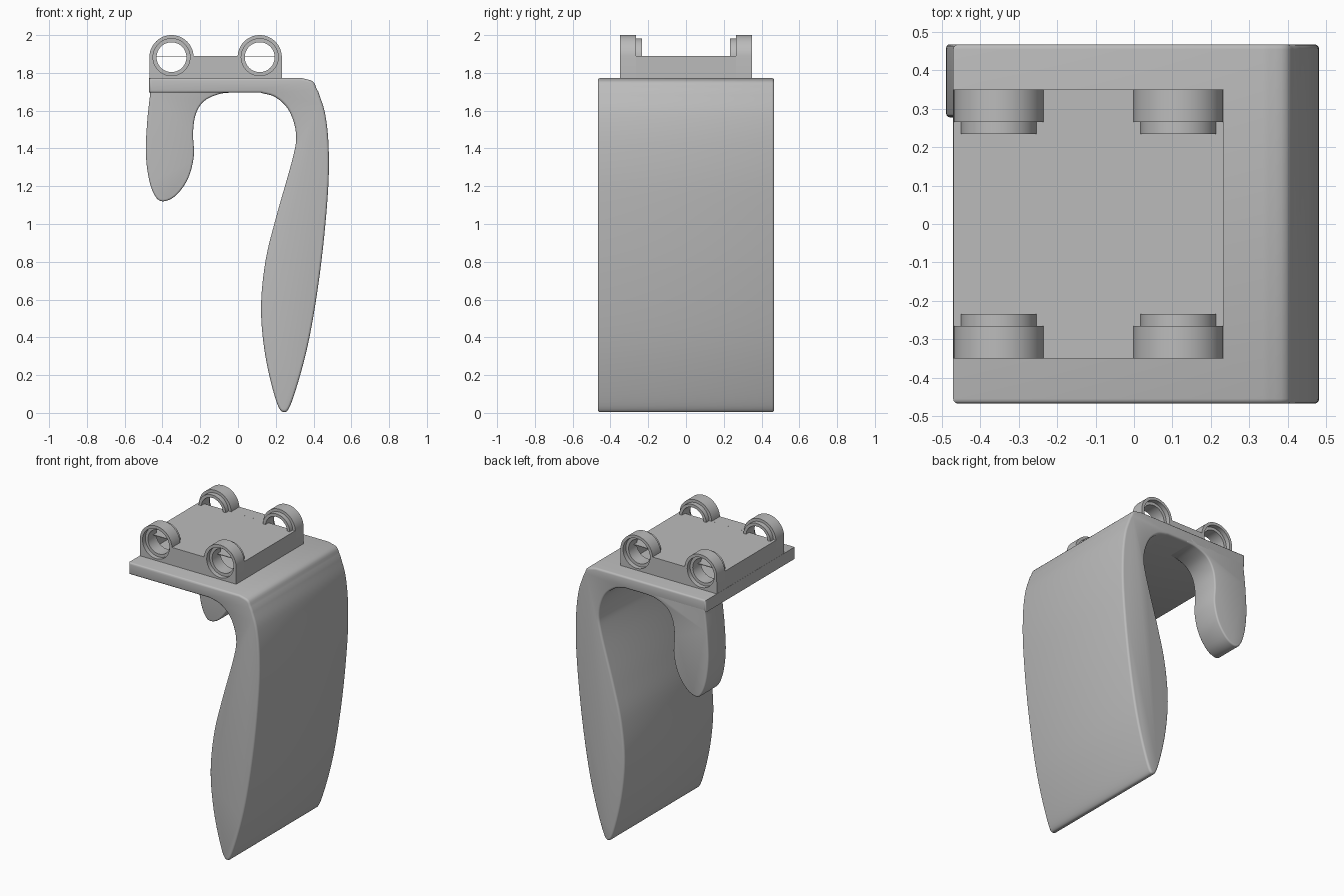
import bpy, bmesh, math
from mathutils import Vector

cube = bpy.data.objects.get("Cube")
if cube:
    bpy.data.objects.remove(cube, do_unlink=True)

grey = bpy.data.materials.new("plain grey")
grey.use_nodes = True
grey.diffuse_color = (0.5, 0.5, 0.5, 1)
grey.node_tree.nodes["Principled BSDF"].inputs["Base Color"].default_value = (0.5, 0.5, 0.5, 1)


def spline(points, steps=7):
    """Smooth curve through the points, ends included."""
    p = [Vector(q) for q in points]
    p = [2 * p[0] - p[1]] + p + [2 * p[-1] - p[-2]]
    out = []
    for a, b, c, d in zip(p, p[1:], p[2:], p[3:]):
        for i in range(steps):
            t = i / steps
            out.append(0.5 * (2 * b + (c - a) * t + (2 * a - 5 * b + 4 * c - d) * t ** 2
                              + (3 * b - a - 3 * c + d) * t ** 3))
    return out + [p[-2]]


def arc(cx, cz, r, start, end, n):
    angles = [math.radians(start + (end - start) * i / n) for i in range(n + 1)]
    return [(cx + r * math.cos(a), cz + r * math.sin(a)) for a in angles]


def extrude(name, profile, y0, y1, bevel=0):
    """Push an x-z outline along y, optionally rounding the rims."""
    bm = bmesh.new()
    face = bm.faces.new([bm.verts.new((x, y0, z)) for x, z in profile])
    ext = bmesh.ops.extrude_face_region(bm, geom=[face])
    moved = [v for v in ext["geom"] if isinstance(v, bmesh.types.BMVert)]
    bmesh.ops.translate(bm, verts=moved, vec=(0, y1 - y0, 0))
    bmesh.ops.recalc_face_normals(bm, faces=bm.faces)
    if bevel:
        rims = [e for e in bm.edges if abs(e.verts[0].co.y - e.verts[1].co.y) < 1e-5]
        bmesh.ops.bevel(bm, geom=rims, offset=bevel, segments=3, profile=0.5,
                        affect='EDGES', clamp_overlap=False)
    mesh = bpy.data.meshes.new(name)
    bm.to_mesh(mesh)
    bm.free()
    mesh.materials.append(grey)
    obj = bpy.data.objects.new(name, mesh)
    bpy.context.collection.objects.link(obj)
    return obj


def activate(obj):
    bpy.ops.object.select_all(action='DESELECT')
    obj.select_set(True)
    bpy.context.view_layer.objects.active = obj


def smooth(obj):
    activate(obj)
    bpy.ops.object.shade_smooth_by_angle(angle=math.radians(32))


def bore(obj, cx, cz, r):
    """Drill a round hole along y."""
    cutter = extrude("hole_cutter", arc(cx, cz, r, 0, 360, 48)[:-1], -1, 1)
    cutter.hide_render = True
    mod = obj.modifiers.new("hole", 'BOOLEAN')
    mod.operation, mod.solver, mod.object = 'DIFFERENCE', 'EXACT', cutter
    activate(obj)
    bpy.ops.object.modifier_apply(modifier=mod.name)
    bpy.data.objects.remove(cutter, do_unlink=True)


# Top slab and long tapering leg in one outline
inner = spline([(0.12, 1.695), (0.2, 1.67), (0.27, 1.6), (0.307, 1.48), (0.29, 1.35),
                (0.2, 1.03), (0.145, 0.8), (0.122, 0.55), (0.145, 0.3), (0.2, 0.07),
                (0.24, 0.005), (0.285, 0.06), (0.37, 0.36), (0.435, 0.75), (0.475, 1.15),
                (0.48, 1.4), (0.462, 1.58), (0.425, 1.7)])
corner = spline([(0.417, 1.715), (0.395, 1.755), (0.335, 1.773)], 4)
body = extrude("slab_and_long_leg", [(-0.47, 1.695)] + inner + corner + [(-0.47, 1.773)],
               -0.467, 0.467, 0.013)
smooth(body)

# Short hook on one corner, flush with the back
hook = spline([(-0.465, 1.69), (-0.48, 1.55), (-0.488, 1.38), (-0.472, 1.24), (-0.44, 1.15),
               (-0.398, 1.12), (-0.33, 1.15), (-0.265, 1.24), (-0.234, 1.36), (-0.238, 1.48),
               (-0.224, 1.58), (-0.18, 1.65), (-0.1, 1.688), (-0.02, 1.697)])
smooth(extrude("short_hook", hook + [(-0.02, 1.76), (-0.465, 1.76)], 0.277, 0.467, 0.01))

# Raised mount: end walls with eyelets, bored through, plus sleeves
eyes, eye_z, top = (0.115, -0.352), 1.883, 1.89
outline = [(-0.469, 1.765), (0.232, 1.765)]
for x in eyes:
    outline += arc(x, eye_z, 0.117, 3.5, 176.5, 28)
for side, word in ((-1, "front"), (1, "back")):
    wall = extrude(word + "_eyelet_wall", outline, side * 0.265, side * 0.35)
    for x in eyes:
        bore(wall, x, eye_z, 0.098)
    smooth(wall)
    for x, hand in zip(eyes, ("left", "right")):
        sleeve = extrude(f"{word}_{hand}_sleeve", arc(x, eye_z, 0.0985, 0, 360, 48)[:-1],
                         side * 0.234, side * 0.32)
        bore(sleeve, x, eye_z, 0.079)
        smooth(sleeve)

# Thin cover and sides that close the hollow mount between the end walls
for name, x0, x1, z0, z1 in (("mount_cover", -0.469, 0.232, top - 0.004, top),
                             ("mount_right_side", -0.469, -0.465, 1.765, top),
                             ("mount_left_side", 0.228, 0.232, 1.765, top)):
    extrude(name, [(x0, z0), (x1, z0), (x1, z1), (x0, z1)], -0.266, 0.266)
